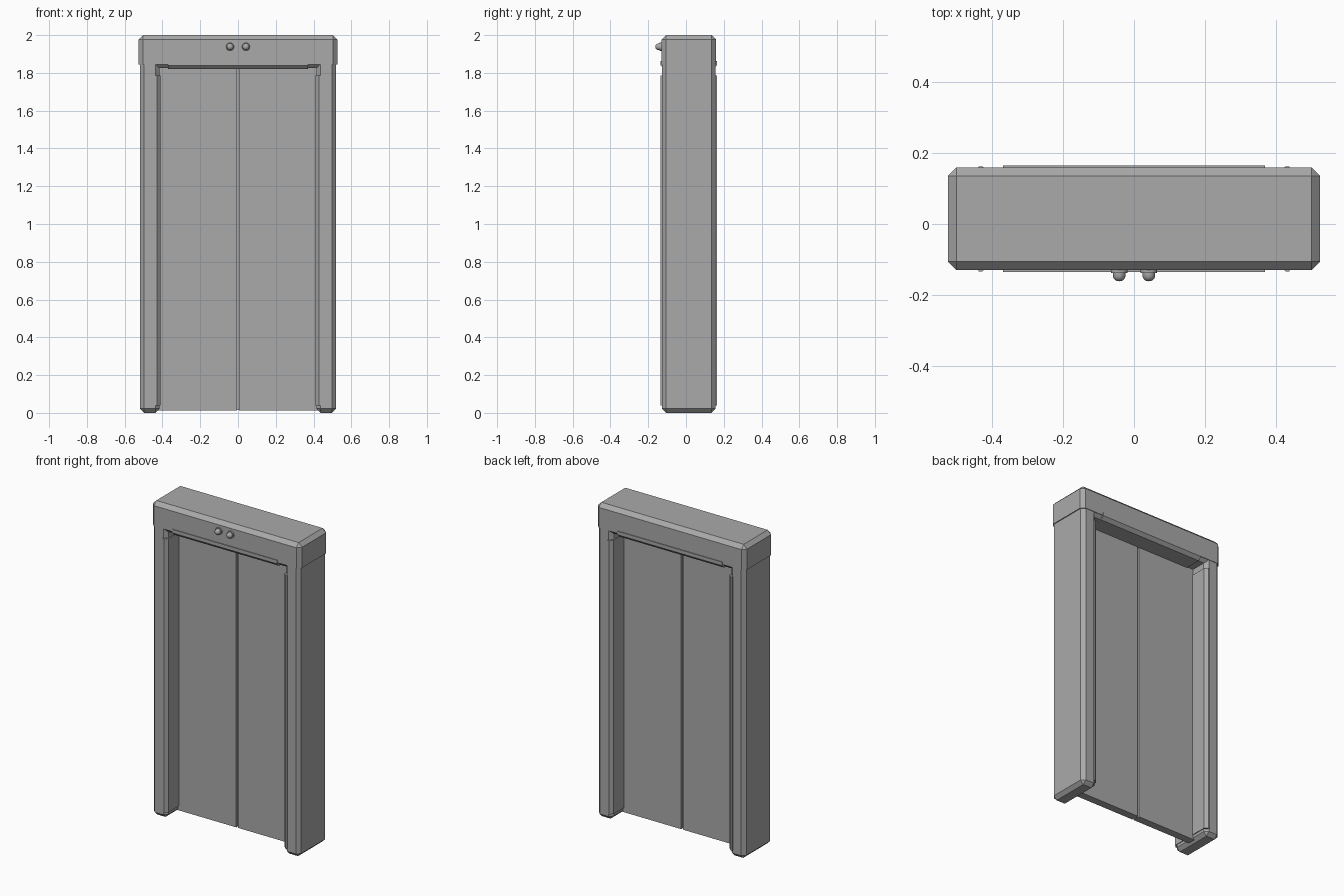
import bpy, bmesh, math
from mathutils import Matrix, Vector

cube = bpy.data.objects.get("Cube")
if cube:
    bpy.data.objects.remove(cube, do_unlink=True)

# Single grey finish
GREY = (0.4, 0.4, 0.4, 1)
metal = bpy.data.materials.new("grey_metal")
metal.use_nodes = True
metal.diffuse_color = GREY
metal.node_tree.nodes["Principled BSDF"].inputs["Base Color"].default_value = GREY


def finish(name, bm):
    bmesh.ops.recalc_face_normals(bm, faces=bm.faces)
    mesh = bpy.data.meshes.new(name)
    bm.to_mesh(mesh)
    bm.free()
    mesh.materials.append(metal)
    obj = bpy.data.objects.new(name, mesh)
    bpy.context.collection.objects.link(obj)
    return obj


def box(name, x, y, z, bevel=0, rule=None):
    """Box from ranges; chamfers the edges whose unit-cube midpoint passes the rule."""
    bm = bmesh.new()
    bmesh.ops.create_cube(bm, size=2)
    edges = [e for e in bm.edges
             if rule and rule((e.verts[0].co + e.verts[1].co) / 2)]
    for v in bm.verts:
        v.co = Vector([(r[0] + r[1]) / 2 + c * (r[1] - r[0]) / 2
                       for c, r in zip(v.co, (x, y, z))])
    if edges:
        bmesh.ops.bevel(bm, geom=edges, offset=bevel, segments=1,
                        affect='EDGES', profile=0.5)
    return finish(name, bm)


# Header with chamfered top and corners, square below
box("header", (-0.526, 0.526), (-0.13, 0.16), (1.845, 2), 0.024,
    lambda m: m.z > -0.5)
# Chamfered lower lip of the header, and its long trim strip
box("header_lip", (-0.43, 0.43), (-0.128, 0.157), (1.825, 1.9), 0.02,
    lambda m: m.z < -0.5 and abs(m.x) < 0.5)
box("header_trim", (-0.37, 0.37), (-0.135, 0.165), (1.82, 1.862), 0.02,
    lambda m: m.z < -0.5 and abs(m.x) < 0.5)

for side, label in ((1, "left"), (-1, "right")):
    def span(a, b):
        return tuple(sorted((side * a, side * b)))

    # Side post, chamfered everywhere but under the header
    box(label + "_post", span(0.415, 0.52), (-0.128, 0.157), (0, 1.85), 0.022,
        lambda m: m.z < 0.5)
    # Trim wrapping the inner face of the post
    box(label + "_post_trim", span(0.41, 0.44), (-0.134, 0.163), (0.04, 1.785),
        0.018, lambda m: abs(m.z) < 0.5 and m.x * side < 0)
    # Sliding door
    box(label + "_door", span(0.006, 0.425), (-0.01, 0.04), (0.012, 1.84))

    # Sensor: collar with a rounded lens, facing forward
    bm = bmesh.new()
    turn = Matrix.Translation((side * 0.042, -0.13, 1.938)) @ Matrix.Rotation(math.pi / 2, 4, 'X')
    profile = [(0, 0.032), (0.009, 0.030), (0.015, 0.025), (0.018, 0.018),
               (0.018, 0.009), (0.023, 0.009), (0.023, -0.004)]
    pts = [bm.verts.new((r, 0, h)) for r, h in profile]
    edges = [bm.edges.new(pair) for pair in zip(pts, pts[1:])]
    bmesh.ops.spin(bm, geom=pts + edges, cent=(0, 0, 0), axis=(0, 0, 1),
                   angle=2 * math.pi, steps=16)
    bmesh.ops.remove_doubles(bm, verts=bm.verts, dist=0.0001)
    bm.transform(turn)
    sensor = finish(label + "_sensor", bm)
    bpy.ops.object.select_all(action='DESELECT')
    sensor.select_set(True)
    bpy.context.view_layer.objects.active = sensor
    bpy.ops.object.shade_smooth_by_angle(angle=math.radians(40))

# Recessed seal closing the gap between the doors
box("door_seal", (-0.008, 0.008), (0.005, 0.025), (0.014, 1.84))
